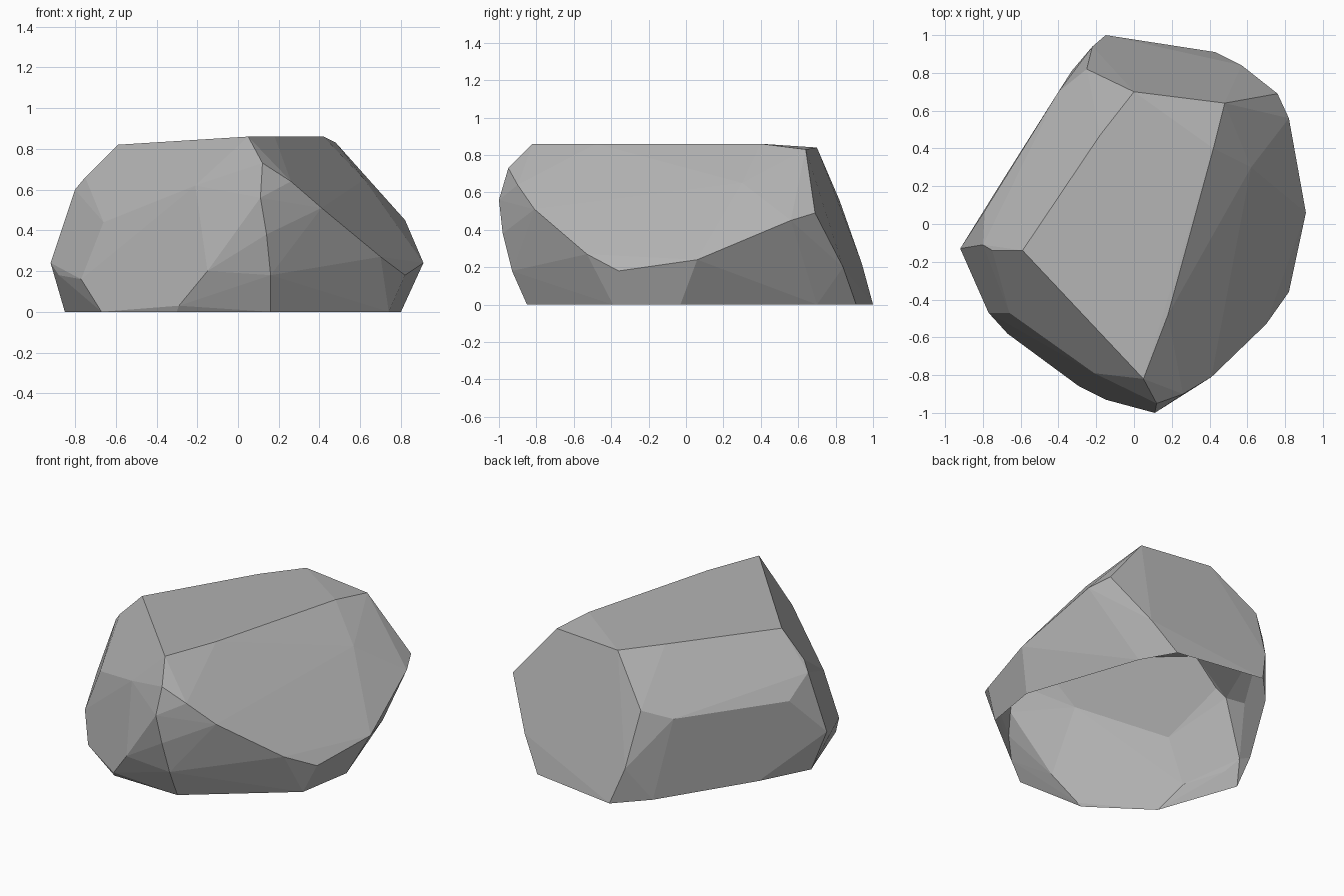
import bpy
import bmesh
import math

default_cube = bpy.data.objects.get("Cube")
if default_cube:
    bpy.data.objects.remove(default_cube, do_unlink=True)


def make_material(name, color):
    material = bpy.data.materials.new(name)
    material.use_nodes = True
    material.diffuse_color = color
    shader = next(n for n in material.node_tree.nodes if n.type == "BSDF_PRINCIPLED")
    shader.inputs["Base Color"].default_value = color
    shader.inputs["Roughness"].default_value = 0.9
    return material


def make_rock(name, rings, material):
    """Wrap a faceted skin around the corner points, leaving the underside open."""
    bm = bmesh.new()
    for ring in rings:
        for corner in ring:
            bm.verts.new(corner)
    hull = bmesh.ops.convex_hull(bm, input=bm.verts)
    buried = [v for v in bm.verts if not v.link_faces]
    bmesh.ops.delete(bm, geom=buried, context="VERTS")
    bmesh.ops.recalc_face_normals(bm, faces=bm.faces)

    # Remove the faces resting on the ground
    underside = [f for f in bm.faces if all(v.co.z < 0.001 for v in f.verts)]
    bmesh.ops.delete(bm, geom=underside, context="FACES")

    # Merge nearly coplanar triangles into broader facets
    bmesh.ops.dissolve_limit(bm, angle_limit=math.radians(2),
                             verts=bm.verts, edges=bm.edges)
    mesh = bpy.data.meshes.new(name)
    bm.to_mesh(mesh)
    bm.free()
    mesh.materials.append(material)
    rock = bpy.data.objects.new(name, mesh)
    bpy.context.collection.objects.link(rock)
    return rock


# Ground outline
base = [
    (-.85, -.07, 0), (-.67, -.58, 0), (-.3, -.84, 0), (.16, -.85, 0),
    (.74, -.39, 0), (.8, -.03, 0), (.55, .7, 0), (.43, .91, 0),
    (.13, .94, 0), (-.15, 1, 0), (-.33, .81, 0), (-.69, .24, 0),
]

# Widest corners, low on the sides
belly = [
    (-.92, -.13, .24), (-.88, -.22, .18), (-.77, -.47, .16),
    (-.29, -.86, .03), (-.15, -.93, .2), (.16, -.93, .18), (.14, -.98, .38),
    (.82, -.36, .18), (.91, .06, .24), (.57, .84, .2), (-.22, .94, .22),
]

# Breaks in slope below the top
shoulder = [
    (-.66, -.47, .44), (-.54, -.57, .45), (-.21, -.79, .62), (.11, -1, .56),
    (.12, -.95, .73), (.26, -.9, .64), (.41, -.81, .51), (.7, -.53, .27),
    (.82, .56, .45), (.76, .69, .49), (.62, .3, .65), (-.25, .82, .56),
    (-.4, .7, .5), (-.49, .54, .46), (-.71, .19, .45), (-.79, .07, .48),
    (-.8, -.11, .6), (-.75, -.14, .66),
]

# Corners of the top plateau
crown = [
    (-.59, -.14, .82), (.05, -.82, .86), (.18, -.48, .86),
    (.42, .4, .86), (.48, .64, .83), (0, .7, .84), (-.18, .47, .84),
]

stone = make_material("stone grey", (0.45, 0.45, 0.45, 1))
make_rock("boulder", [base, belly, shoulder, crown], stone)
